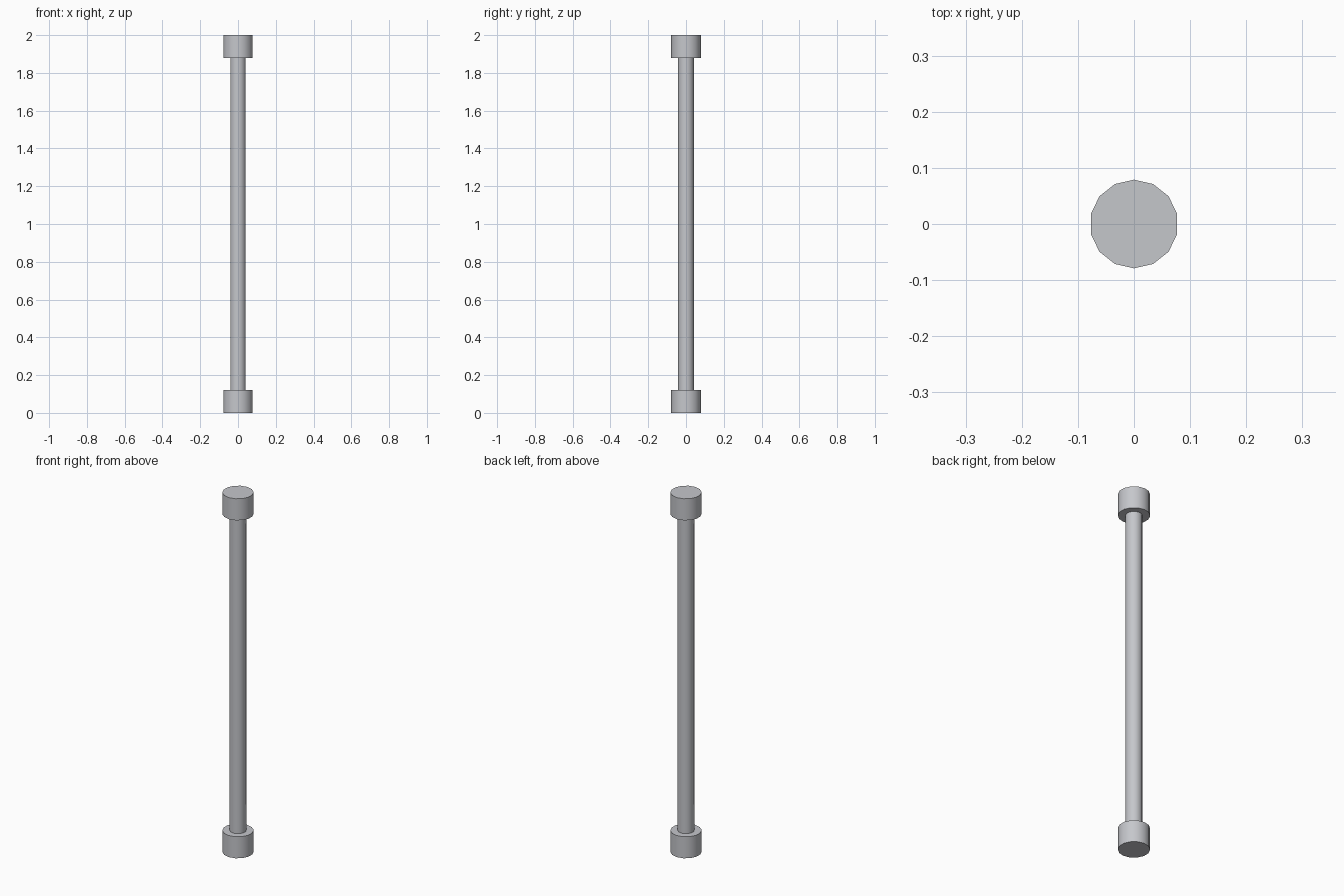
import bpy
import math

if "Cube" in bpy.data.objects:
    bpy.data.objects.remove(bpy.data.objects["Cube"])

SIDES = 14

metal = bpy.data.materials.new("light grey metal")
metal.diffuse_color = (0.56, 0.57, 0.60, 1)
metal.use_nodes = True
metal.node_tree.nodes["Principled BSDF"].inputs["Base Color"].default_value = metal.diffuse_color


def cylinder(name, radius, z0, z1):
    bpy.ops.mesh.primitive_cylinder_add(
        vertices=SIDES, radius=radius, depth=z1 - z0, location=(0, 0, (z0 + z1) / 2))
    ob = bpy.context.object
    ob.name = name
    ob.data.materials.append(metal)
    bpy.ops.object.shade_smooth_by_angle(angle=math.radians(30))
    return ob


# Thin rod running between the two end caps
cylinder("rod", 0.042, 0.06, 1.94)

# Wider caps at both ends
cylinder("bottom_cap", 0.079, 0.0, 0.12)
cylinder("top_cap", 0.079, 1.88, 2.0)
